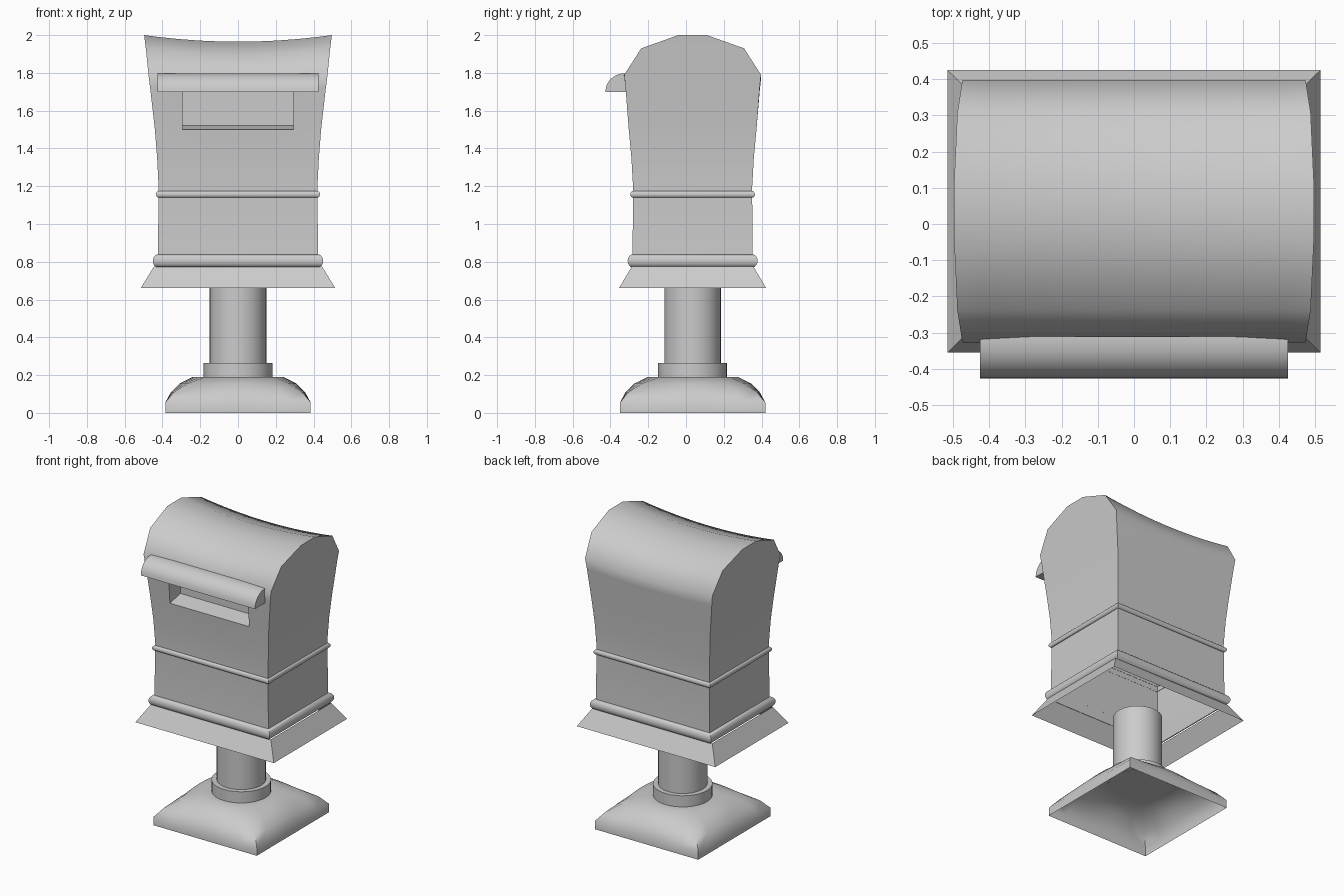
import bpy, bmesh, math

if "Cube" in bpy.data.objects:
    bpy.data.objects.remove(bpy.data.objects["Cube"])

CY = 0.035  # body and post sit slightly behind the origin


def make(name, verts, faces, angle=45):
    me = bpy.data.meshes.new(name)
    me.from_pydata(verts, [], faces)
    bm = bmesh.new()
    bm.from_mesh(me)
    bmesh.ops.remove_doubles(bm, verts=bm.verts, dist=1e-5)
    bmesh.ops.recalc_face_normals(bm, faces=bm.faces)
    bm.to_mesh(me)
    bm.free()
    ob = bpy.data.objects.new(name, me)
    bpy.context.collection.objects.link(ob)
    bpy.ops.object.select_all(action='DESELECT')
    ob.select_set(True)
    bpy.context.view_layer.objects.active = ob
    bpy.ops.object.shade_smooth_by_angle(angle=math.radians(angle))
    return ob


def loft(name, rings, cap=False):
    """Skin closed rings of equal point count."""
    n = len(rings[0])
    verts = [p for r in rings for p in r]
    faces = [(k*n + i, k*n + (i+1) % n, (k+1)*n + (i+1) % n, (k+1)*n + i)
             for k in range(len(rings) - 1) for i in range(n)]
    if cap:
        faces += [tuple(range(n)), tuple(range(len(verts) - n, len(verts)))]
    return make(name, verts, faces)


def rect(hx, hy, z):
    return [(sx*hx, CY + sy*hy, z) for sx, sy in ((-1, -1), (1, -1), (1, 1), (-1, 1))]


def round_ring(h, z, square=0.0, n=32):
    """Circle of radius h, blended towards a square of half width h."""
    pts = []
    for i in range(n):
        a = 2*math.pi*i/n
        c, s = math.cos(a), math.sin(a)
        f = h*(1 - square + square/max(abs(c), abs(s)))
        pts.append((c*f, CY + s*f, z))
    return pts


# Domed square foot (hollow below), collar and post
loft("foot", [round_ring(*r) for r in (
    (.385, 0, 1), (.385, .055, 1), (.355, .11, .85), (.31, .155, .55),
    (.24, .19, 0), (.18, .19, 0))])
loft("post_collar", [round_ring(.182, .188), round_ring(.182, .265)], True)
loft("post", [round_ring(.15, .2), round_ring(.15, .66)], True)

# Flared skirt and the two half-round bands
loft("skirt", [rect(.515, .39, .66), rect(.445, .322, .775)])


def band(name, hx, hy, z, r, bulge):
    loft(name, [rect(hx + bulge*math.sin(a), hy + bulge*math.sin(a), z - r*math.cos(a))
                for a in [math.pi*k/8 for k in range(9)]])


band("lower_band", .425, .318, .805, .034, .026)
band("upper_band", .418, .314, 1.157, .018, .016)

# Body: half-depth and half-width per height, arched roof that dips mid-way
prof = [(.322, .428, .77), (.318, .424, .84), (.315, .42, 1.19), (.324, .428, 1.35),
        (.338, .44, 1.5), (.355, .465, 1.72), (.362, .474, 1.79),
        (.272, .488, 1.93), (.075, .497, 2.0)]
m = len(prof)
path = [(-1, *p) for p in prof] + [(1, *p) for p in reversed(prof)]
cols = [-1, -.85, -.65, -.43, -.21, 0, .21, .43, .65, .85, 1]
SLOT = .295
verts, faces = [], []
for t in cols:
    for side, hy, hx, z in path:
        x = t*hx
        if side < 0 and z in (1.5, 1.72) and abs(t) <= .65:
            x = t/.65*SLOT
        dip = .035*max(0, min(1, (z - 1.5)/.43))*(1 - t*t)
        if side < 0 and z < 1.75:
            dip = 0
        verts.append((x, CY + side*hy, z - dip))
n = len(path)
for c in range(len(cols) - 1):
    for i in range(n - 1):
        if i == 4 and abs(cols[c]) <= .65 and abs(cols[c+1]) <= .65:
            continue  # letter slot opening
        faces.append((c*n + i, c*n + i + 1, (c+1)*n + i + 1, (c+1)*n + i))
for o in (0, (len(cols) - 1)*n):  # end walls
    faces += [(o + i, o + i + 1, o + n - 2 - i, o + n - 1 - i) for i in range(m - 1)]
make("body", verts, faces)

# Recess behind the letter slot, with a sloping sill
yf, yt, yb = CY - .338, CY - .355, CY - .225
v = [(s*SLOT, y, z) for s in (-1, 1)
     for y, z in ((yf, 1.5), (yt, 1.72), (yb, 1.72), (yb, 1.522))]
make("slot_recess", v, [(0, 1, 2, 3), (4, 5, 6, 7), (0, 3, 7, 4), (3, 2, 6, 7), (1, 2, 6, 5)], 20)

# Quarter-round hood over the slot
arc = [(-.325 - .102*math.cos(a), 1.7 + .098*math.sin(a))
       for a in [math.pi/2*k/6 for k in range(7)]] + [(-.31, 1.798), (-.31, 1.7)]
loft("slot_hood", [[(x, y, z) for y, z in arc] for x in (-.425, .425)], True)
